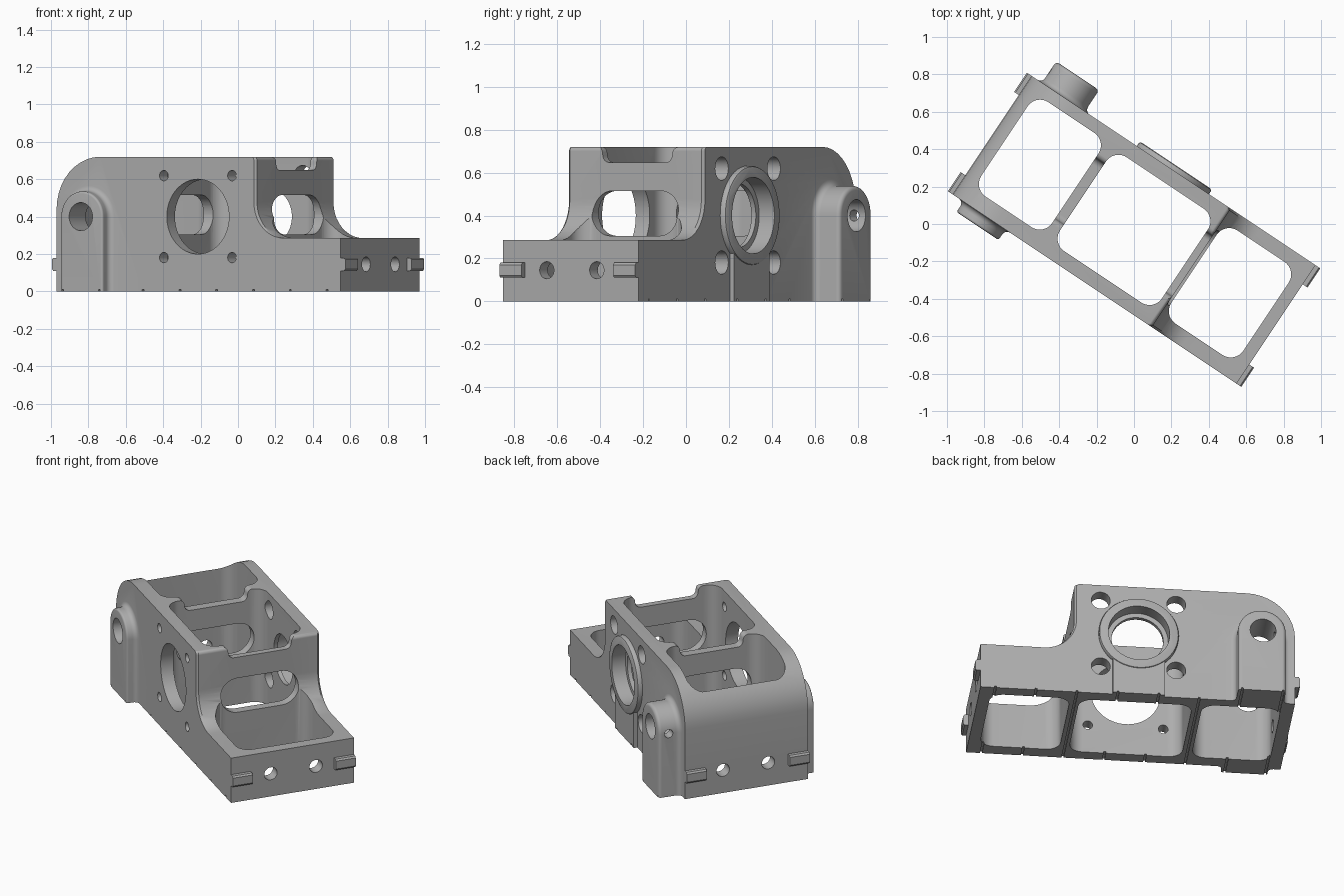
import bpy, bmesh, math
from mathutils import Matrix, Vector

if "Cube" in bpy.data.objects:
    bpy.data.objects.remove(bpy.data.objects["Cube"], do_unlink=True)

# Overall sizes, along the length (u), across the width (v) and up (z)
U0, U1, V0, V1 = -0.895, 0.93, -0.406, 0.355
TOP, LOW, STEP = 0.72, 0.285, 0.385
BORE_U, AXIS_Z, BOSS_U, MID_V = 0.013, 0.40, -0.69, -0.02

grey = bpy.data.materials.new("machined_grey")
grey.use_nodes = True
colour = (0.42, 0.42, 0.42, 1)
grey.diffuse_color = colour
grey.node_tree.nodes["Principled BSDF"].inputs["Base Color"].default_value = colour


def rounded(corners, steps=10):
    """Outline from (a, b, radius) corners, each filleted."""
    out = []
    for i, (a, b, r) in enumerate(corners):
        p = Vector((a, b))
        if r == 0:
            out.append(p)
            continue
        d0 = (Vector(corners[i - 1][:2]) - p).normalized()
        d1 = (Vector(corners[(i + 1) % len(corners)][:2]) - p).normalized()
        half = d0.angle(d1) / 2
        centre = p + (d0 + d1).normalized() * r / math.sin(half)
        s = p + d0 * r / math.tan(half) - centre
        e = p + d1 * r / math.tan(half) - centre
        turn = math.pi - 2 * half
        for k in range(steps + 1):
            t = k / steps
            out.append(centre + (s * math.sin((1 - t) * turn) + e * math.sin(t * turn)) / math.sin(turn))
    return out


def rect(a0, a1, b0, b1, r=0):
    return rounded([(a0, b0, r), (a1, b0, r), (a1, b1, r), (a0, b1, r)])


def circle(a, b, r, n=48):
    return [Vector((a + r * math.cos(t * math.tau / n), b + r * math.sin(t * math.tau / n))) for t in range(n)]


def arch(a, b, r, n=32):
    top = [Vector((a + r * math.cos(t * math.pi / n), b + r * math.sin(t * math.pi / n))) for t in range(n + 1)]
    return top + [Vector((a - r, 0)), Vector((a + r, 0))]


def loft(name, axis, layers):
    """Solid through (position, outline) layers stacked along an axis."""
    place = {"u": lambda p, h: (h, p.x, p.y),
             "v": lambda p, h: (p.x, h, p.y),
             "z": lambda p, h: (p.x, p.y, h)}[axis]
    bm = bmesh.new()
    rings = [[bm.verts.new(place(p, h)) for p in pts] for h, pts in layers]
    bm.faces.new(rings[0])
    bm.faces.new(rings[-1])
    n = len(rings[0])
    for lo, hi in zip(rings, rings[1:]):
        for i in range(n):
            j = (i + 1) % n
            bm.faces.new((lo[i], lo[j], hi[j], hi[i]))
    bmesh.ops.recalc_face_normals(bm, faces=bm.faces)
    mesh = bpy.data.meshes.new(name)
    bm.to_mesh(mesh)
    bm.free()
    mesh.materials.append(grey)
    ob = bpy.data.objects.new(name, mesh)
    bpy.context.scene.collection.objects.link(ob)
    return ob


def prism(name, axis, lo, hi, outline):
    return loft(name, axis, [(lo, outline), (hi, outline)])


adds, cuts = [], []

# Stepped side profile extruded over the width, with softened side edges
def side(inset):
    return rounded([(U0, 0, 0), (U1, 0, 0), (U1, LOW, 0), (STEP - inset, LOW, 0.19),
                    (STEP - inset, TOP, 0.02), (U0, TOP, 0.28)])

housing = loft("bearing_housing", "v", [(V0, side(0.012)), (V0 + 0.012, side(0)),
                                        (V1 - 0.012, side(0)), (V1, side(0.012))])

# Arched bosses with a fillet at the wall and a rounded rim
def boss(name, wall, direction, depth, r, rim):
    q = [k * math.pi / 10 for k in range(6)]
    path = [(-0.03, r + 0.03)]
    path += [(0.03 - 0.03 * math.cos(t), r + 0.03 - 0.03 * math.sin(t)) for t in q]
    path += [(depth - rim + rim * math.sin(t), r - rim + rim * math.cos(t)) for t in q]
    return loft(name, "v", [(wall + direction * d, arch(BOSS_U, AXIS_Z, rad)) for d, rad in path])

adds.append(boss("front_boss", V0, -1, 0.067, 0.135, 0.012))
adds.append(boss("back_boss", V1, 1, 0.137, 0.138, 0.02))

# Raised bearing ring and the pad below it
ring = [(V1 - 0.03, 0.232), (V1 + 0.018, 0.232), (V1 + 0.026, 0.228), (V1 + 0.03, 0.218)]
adds.append(loft("bearing_ring", "v", [(v, circle(BORE_U, AXIS_Z, r)) for v, r in ring]))
adds.append(prism("ring_pad", "v", V1 - 0.03, V1 + 0.022, rect(BORE_U - 0.15, BORE_U + 0.15, 0, 0.3)))

# Locating tabs at both ends, with chamfered outer faces
for u, d in ((U0, -1), (U1, 1)):
    for a, b in ((V0, -0.283), (0.232, V1)):
        big, small = rect(a, b, 0.11, 0.18), rect(a, b, 0.12, 0.17)
        adds.append(loft("end_tab", "u", [(u - d * 0.03, big), (u + d * 0.022, big), (u + d * 0.03, small)]))

# Three open pockets
for a, b, c, d in ((-0.822, -0.367, -0.318, 0.288), (-0.31, 0.345, -0.328, 0.275), (0.40, 0.862, -0.32, 0.278)):
    cuts.append(prism("pocket", "z", -0.1, 1, rect(a, b, c, d, 0.08)))

# Slot and flared top notch in each cross wall
for a, b in ((-0.40, -0.28), (0.31, 0.45)):
    cuts.append(prism("wall_slot", "u", a, b, rect(MID_V - 0.24, MID_V + 0.24, 0.305, 0.515, 0.104)))
    cuts.append(prism("wall_notch", "u", a, b, rounded([
        (-0.28, 0.8, 0), (-0.28, TOP, 0), (-0.215, TOP, 0.03), (-0.205, 0.648, 0.035),
        (0.175, 0.648, 0.035), (0.185, TOP, 0.03), (0.25, TOP, 0), (0.25, 0.8, 0)])))

# Bearing bores and screw holes
cuts.append(prism("front_bore", "v", -0.5, -0.2, circle(BORE_U, AXIS_Z, 0.2, 64)))
cuts.append(prism("back_bore", "v", 0.2, 0.5, circle(BORE_U, AXIS_Z, 0.15, 64)))
cuts.append(prism("back_counterbore", "v", 0.3, 0.5, circle(BORE_U, AXIS_Z, 0.178, 64)))
for du in (-0.219, 0.219):
    for dz in (-0.219, 0.219):
        cuts.append(prism("front_screw_hole", "v", -0.5, -0.25, circle(BORE_U + du, AXIS_Z + dz, 0.028, 24)))
        cuts.append(prism("back_screw_hole", "v", 0.2, 0.45, circle(BORE_U + du, AXIS_Z + dz, 0.055, 32)))

# Rod holes in the bosses and the set screw hole
cuts.append(prism("front_rod_hole", "v", -0.55, -0.25, circle(BOSS_U - 0.005, AXIS_Z, 0.075)))
cuts.append(prism("back_rod_hole", "v", 0.2, 0.6, circle(BOSS_U - 0.005, AXIS_Z, 0.075)))
cuts.append(prism("set_screw_hole", "u", -0.95, BOSS_U, circle(0.43, AXIS_Z, 0.026, 24)))

# Mounting holes in both end walls
for u in (U0, U1):
    for dv in (-0.14, 0.14):
        cuts.append(prism("end_hole", "u", u - 0.15, u + 0.15, circle(MID_V + dv, 0.145, 0.04, 32)))

# Shallow grooves across the underside
for k in range(8):
    u = -0.813 + k * 0.2366
    cuts.append(prism("base_groove", "u", u - 0.006, u + 0.006, rect(-0.6, 0.6, -0.05, 0.01)))

# Join the added parts and cut the openings
for ob, op in [(o, "UNION") for o in adds] + [(o, "DIFFERENCE") for o in cuts]:
    ob.hide_render = True
    mod = housing.modifiers.new(ob.name, "BOOLEAN")
    mod.operation, mod.object, mod.solver = op, ob, "EXACT"
bpy.context.view_layer.update()
graph = bpy.context.evaluated_depsgraph_get()
housing.data = bpy.data.meshes.new_from_object(housing.evaluated_get(graph))
housing.modifiers.clear()
for ob in adds + cuts:
    bpy.data.objects.remove(ob, do_unlink=True)

# Turn the housing to its resting direction
housing.data.transform(Matrix.Rotation(-math.atan2(2, 3), 4, "Z"))
bpy.ops.object.select_all(action="DESELECT")
housing.select_set(True)
bpy.context.view_layer.objects.active = housing
bpy.ops.object.shade_smooth_by_angle(angle=math.radians(30))
